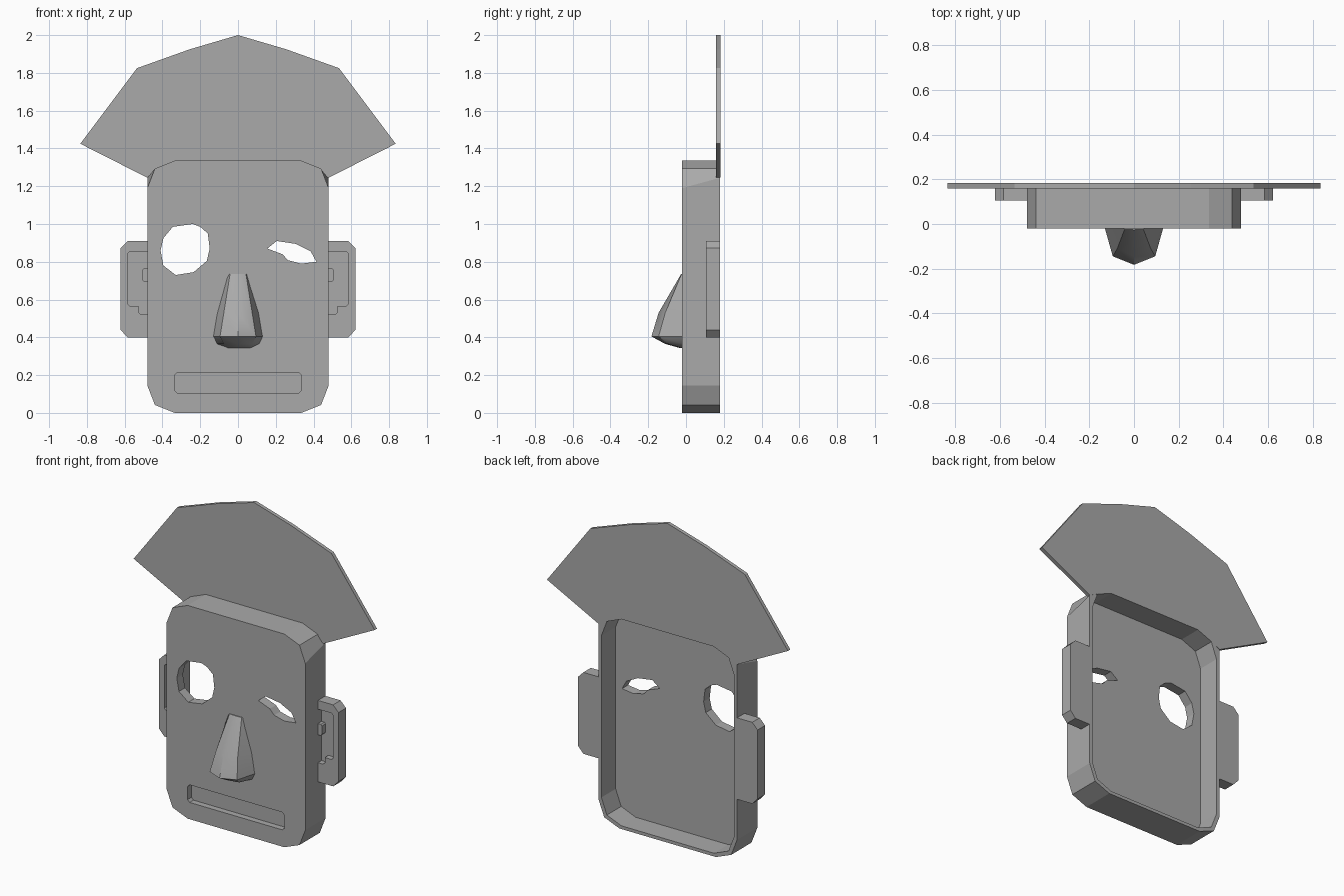
import bpy, bmesh, math

if "Cube" in bpy.data.objects:
    bpy.data.objects.remove(bpy.data.objects["Cube"], do_unlink=True)

grey = bpy.data.materials.new("plain grey")
grey.use_nodes = True
colour = (0.4, 0.4, 0.4, 1)
grey.diffuse_color = colour
for node in grey.node_tree.nodes:
    if node.type == 'BSDF_PRINCIPLED':
        node.inputs["Base Color"].default_value = colour


def loft(name, rings):
    """Solid skinned through equal-sized rings, with flat end caps."""
    bm = bmesh.new()
    loops = [[bm.verts.new(p) for p in ring] for ring in rings]
    n = len(loops[0])
    for a, b in zip(loops, loops[1:]):
        for i in range(n):
            j = (i + 1) % n
            bm.faces.new((a[i], a[j], b[j], b[i]))
    bm.faces.new(loops[0])
    bm.faces.new(loops[-1])
    bmesh.ops.recalc_face_normals(bm, faces=bm.faces)
    mesh = bpy.data.meshes.new(name)
    bm.to_mesh(mesh)
    bm.free()
    mesh.materials.append(grey)
    obj = bpy.data.objects.new(name, mesh)
    bpy.context.collection.objects.link(obj)
    return obj


def prism(name, pts, front, back):
    return loft(name, [[(x, y, z) for x, z in pts] for y in (front, back)])


def mirrored(half):
    """Close a right-hand outline by mirroring it in x."""
    return half + [(-x, z) for x, z in reversed(half) if x > 0]


def flipped(pts, side):
    return [(side * x, z) for x, z in pts]


def rectangle(x0, x1, z0, z1, c):
    """Rectangle outline with chamfered corners."""
    return [(x0 + c, z0), (x1 - c, z0), (x1, z0 + c), (x1, z1 - c),
            (x1 - c, z1), (x0 + c, z1), (x0, z1 - c), (x0, z0 + c)]


def carve(obj, cutters):
    for cutter in cutters:
        cutter.hide_render = True
        mod = obj.modifiers.new("cut", 'BOOLEAN')
        mod.operation = 'DIFFERENCE'
        mod.solver = 'EXACT'
        mod.object = cutter
    graph = bpy.context.evaluated_depsgraph_get()
    result = bpy.data.meshes.new_from_object(obj.evaluated_get(graph))
    obj.modifiers.clear()
    obj.data = result
    for cutter in cutters:
        bpy.data.objects.remove(cutter, do_unlink=True)


FACE, BACK, TOP = -0.02, 0.181, 1.335

# Head shell: chamfered block, upper corners flare a little towards the back
corner = [(0.335, 0), (0.44, 0.042), (0.48, 0.145)]
half = corner + [(x, TOP - z) for x, z in reversed(corner)]
outline = mirrored(half)
rear = mirrored([(x, 1.245 if i == 3 else z) for i, (x, z) in enumerate(half)])
head = loft("head_shell", [[(x, FACE, z) for x, z in outline],
                           [(x, BACK, z) for x, z in rear]])
mid = TOP / 2
inner = [(x * 0.957, mid + (z - mid) * 0.97) for x, z in outline]

# Eye openings, mouth recess and hollow back
round_eye = [(-0.24, 1.0), (-0.345, 0.985), (-0.395, 0.925), (-0.41, 0.86),
             (-0.395, 0.78), (-0.33, 0.73), (-0.235, 0.745), (-0.165, 0.805),
             (-0.15, 0.87), (-0.16, 0.95), (-0.2, 0.985)]
narrow_eye = [(0.155, 0.87), (0.205, 0.91), (0.305, 0.895), (0.385, 0.855),
              (0.415, 0.8), (0.335, 0.79), (0.265, 0.808), (0.235, 0.84)]
carve(head, [
    prism("hollow", inner, 0.04, 0.3),
    prism("round_eye", round_eye, -0.1, 0.1),
    prism("narrow_eye", narrow_eye, -0.1, 0.1),
    prism("mouth", rectangle(-0.335, 0.335, 0.105, 0.215, 0.014), -0.1, 0.018),
])

# Hair fan behind the top of the head, its lower edge following the hollow
fan = [(0.32, 1.315), (0.421, 1.274), (0.48, 1.245), (0.835, 1.425),
       (0.535, 1.825), (0.255, 1.925), (0, 2.0)]
prism("hair_fan", mirrored(fan), 0.16, 0.183)

# Nose: back width, front width, side depth, ridge depth, height
sections = [(0.055, 0.042, -0.024, -0.026, 0.735),
            (0.112, 0.075, -0.11, -0.145, 0.53),
            (0.133, 0.095, -0.145, -0.183, 0.405),
            (0.115, 0.075, -0.095, -0.11, 0.365),
            (0.07, 0.045, -0.024, -0.03, 0.343)]
nose = loft("nose", [[(-b, FACE + 0.01, z), (-f, s, z), (0, r, z),
                      (f, s, z), (b, FACE + 0.01, z)]
                     for b, f, s, r, z in sections])
bpy.ops.object.select_all(action='DESELECT')
nose.select_set(True)
bpy.context.view_layer.objects.active = nose
bpy.ops.object.shade_smooth_by_angle(angle=math.radians(35))

# Ears with a stepped recess and a small inner block
ear_outline = [(0.47, 0.4), (0.585, 0.4), (0.622, 0.44), (0.622, 0.872),
               (0.585, 0.91), (0.47, 0.91)]
recess = [(0.4, 0.52), (0.515, 0.52), (0.527, 0.532), (0.527, 0.565),
          (0.573, 0.565), (0.585, 0.577), (0.585, 0.843), (0.573, 0.855),
          (0.4, 0.855)]
for side, word in ((1, "left"), (-1, "right")):
    ear = prism(word + "_ear", flipped(ear_outline, side), 0.106, 0.18)
    carve(ear, [prism("recess", flipped(recess, side), 0.0, 0.142)])
    block = rectangle(0.47, 0.507, 0.695, 0.765, 0.008)
    prism(word + "_ear_block", flipped(block, side), 0.106, 0.15)
